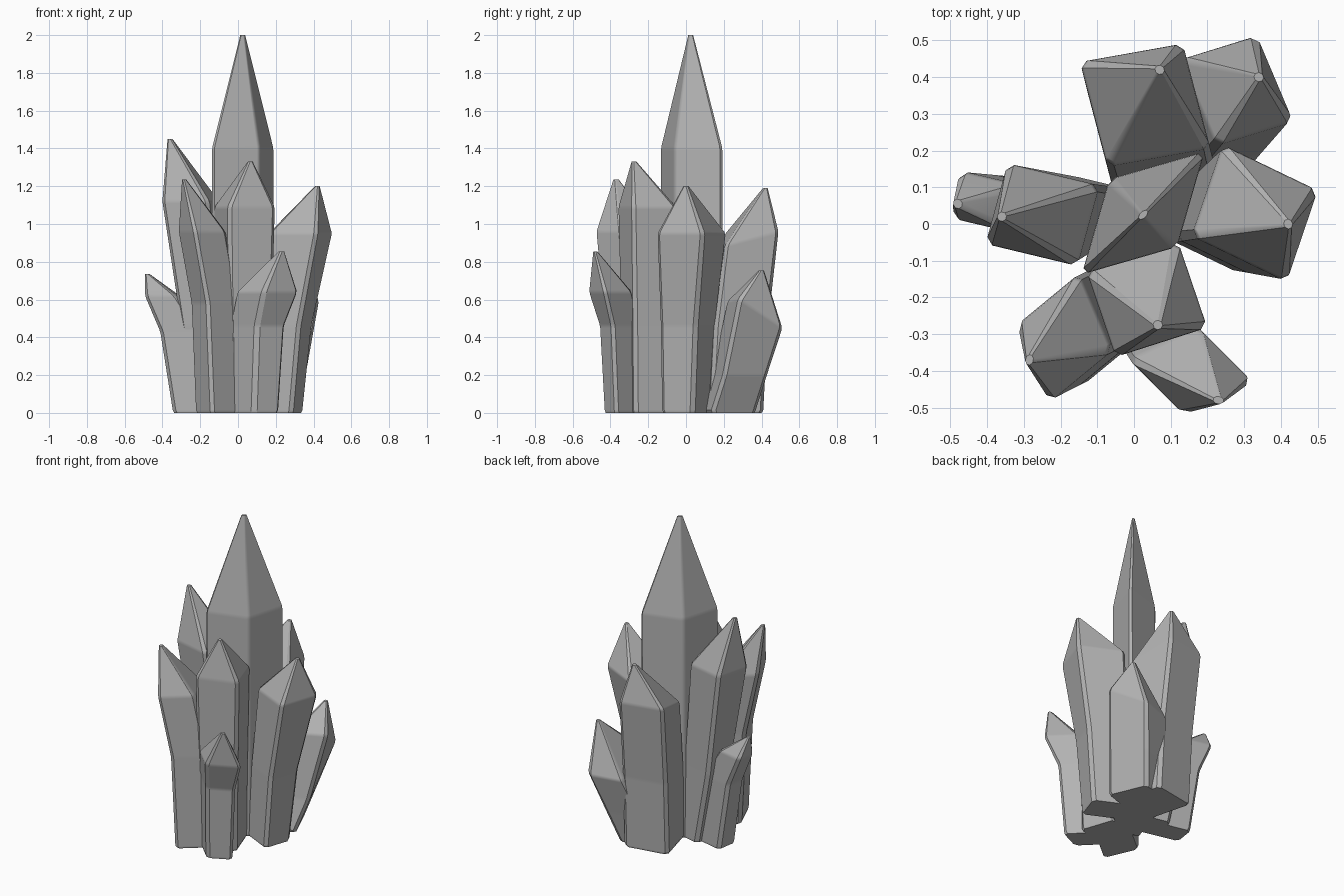
import bpy
import bmesh
from math import radians
from mathutils import Vector

cube = bpy.data.objects.get("Cube")
if cube:
    bpy.data.objects.remove(cube, do_unlink=True)

# One stone colour for the whole cluster
stone = bpy.data.materials.new("grey crystal")
stone.use_nodes = True
grey = (0.45, 0.45, 0.45, 1)
stone.diffuse_color = grey
stone.node_tree.nodes["Principled BSDF"].inputs["Base Color"].default_value = grey


def chamfered_ring(centre, u, v, height, chamfer, tilt=0):
    """Points of a parallelogram with each corner cut."""
    corners = [centre + (u * a + v * b) / 2 for a, b in ((-1, -1), (1, -1), (1, 1), (-1, 1))]
    ring = []
    for i, corner in enumerate(corners):
        for neighbour in (corners[i - 1], corners[(i + 1) % 4]):
            point = corner + (neighbour - corner).normalized() * chamfer
            rise = tilt * (point - centre).dot(v.normalized())
            ring.append(Vector((point.x, point.y, height + rise)))
    return ring


def soften(rings, width):
    """Replace each inner ring by a pair just below and above it."""
    result = [rings[0]]
    for below, ring, above in zip(rings, rings[1:], rings[2:]):
        for other in (below, above):
            result.append([p + (q - p).normalized() * width for p, q in zip(ring, other)])
    return result + [rings[-1]]


def crystal(name, centre, u, v, shoulder, tip, lean=(0, 0), tilt=0,
            bend=0.46, bend_lean=0.7, foot=(1, 1)):
    """Leaning four-sided shaft with a pointed end; lean moves the foot, foot scales it."""
    centre, u, v, lean = map(Vector, (centre, u, v, lean))
    foot_u, foot_v = u * foot[0], v * foot[1]
    shaft = [
        chamfered_ring(centre + lean, foot_u, foot_v, 0.015, 0.02),
        chamfered_ring(centre + lean * bend_lean, u.lerp(foot_u, bend_lean),
                       v.lerp(foot_v, bend_lean), bend, 0.02),
        chamfered_ring(centre, u, v, shoulder, 0.018, tilt),
        chamfered_ring(Vector(tip[:2]), u.normalized() * 0.024, v.normalized() * 0.024,
                       tip[2], 0.007),
    ]
    sole = chamfered_ring(centre + lean, foot_u * 0.95, foot_v * 0.95, 0, 0.02)
    bm = bmesh.new()
    rings = [[bm.verts.new(p) for p in ring] for ring in [sole] + soften(shaft, 0.012)]
    for low, high in zip(rings, rings[1:]):
        for i in range(8):
            j = (i + 1) % 8
            bm.faces.new((low[i], low[j], high[j], high[i]))
    bm.faces.new(rings[0][::-1])
    bm.faces.new(rings[-1])
    bmesh.ops.recalc_face_normals(bm, faces=bm.faces)
    mesh = bpy.data.meshes.new(name)
    bm.to_mesh(mesh)
    bm.free()
    mesh.materials.append(stone)
    mesh.shade_smooth()
    mesh.set_sharp_from_angle(angle=radians(33))
    obj = bpy.data.objects.new(name, mesh)
    bpy.context.collection.objects.link(obj)
    # Keep the broad faces flat and blend only the narrow edges
    normals = obj.modifiers.new("flat faces", 'WEIGHTED_NORMAL')
    normals.keep_sharp = True
    normals.weight = 100


# Tall middle spire
crystal("centre_crystal", (0.025, 0.03), (0.26, 0.075), (0.075, 0.26), 1.4, (0.025, 0.025, 2))

# Large crystals around it
crystal("front_crystal", (0.035, -0.205), (0.25, 0.08), (-0.08, 0.235), 1.09,
        (0.065, -0.275, 1.33), lean=(-0.005, 0.01), foot=(0.88, 0.95))
crystal("left_crystal", (0.33, 0.03), (0.26, -0.125), (0.085, 0.25), 0.95,
        (0.42, 0, 1.2), lean=(-0.11, -0.03), foot=(0.75, 0.7))
crystal("right_crystal", (-0.25, 0.025), (0.25, -0.06), (0.06, 0.22), 1.12,
        (-0.36, 0.02, 1.45), lean=(0.15, 0.02), bend_lean=0.5, foot=(0.7, 0.6))
crystal("back_crystal", (0.03, 0.325), (0.28, 0.05), (-0.075, 0.285), 0.925,
        (0.07, 0.42, 1.19), lean=(0.02, -0.08), tilt=0.25)
crystal("front_right_crystal", (-0.19, -0.31), (0.17, 0.14), (-0.09, 0.21), 0.96,
        (-0.285, -0.37, 1.235), lean=(0.09, 0.045), bend=0.58, bend_lean=0.75)

# Small outer crystals
crystal("small_front_crystal", (0.155, -0.4), (0.19, 0.09), (-0.15, 0.15), 0.64,
        (0.23, -0.48, 0.855), lean=(-0.075, 0.07), foot=(0.75, 1))
crystal("small_right_crystal", (-0.4, 0.06), (0.17, -0.04), (0.02, 0.13), 0.62,
        (-0.48, 0.055, 0.735), lean=(0.19, -0.03), bend=0.43, bend_lean=0.55, foot=(1.5, 1.1))
crystal("small_back_crystal", (0.28, 0.365), (0.21, 0.065), (-0.1, 0.235), 0.52,
        (0.34, 0.4, 0.755), lean=(-0.12, -0.14), tilt=-0.6, bend=0.2, bend_lean=0.58)
